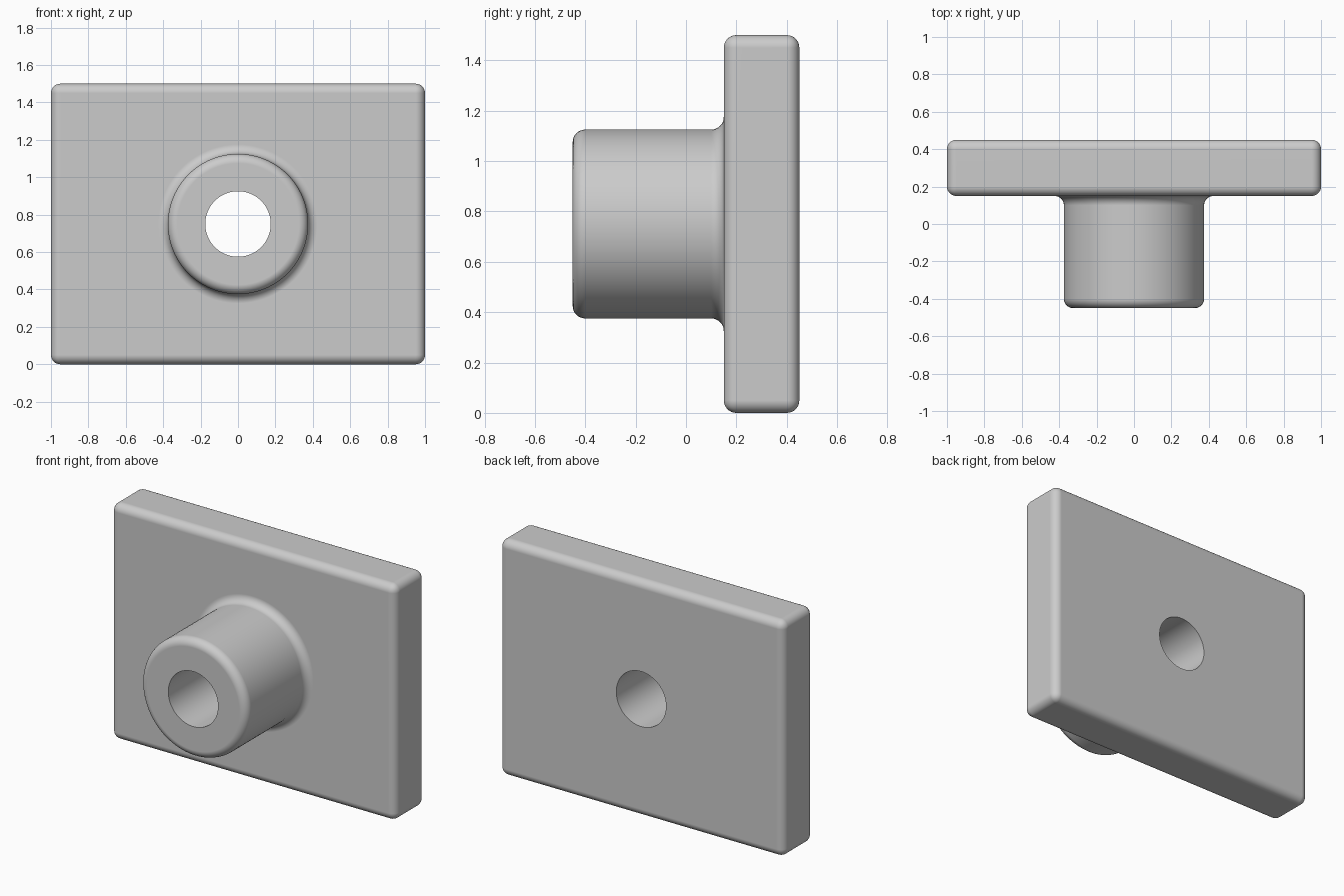
import bpy, bmesh
from math import sin, cos, pi, radians

if "Cube" in bpy.data.objects:
    bpy.data.objects.remove(bpy.data.objects["Cube"])

CZ = 0.75      # height of the boss axis
R = 0.05       # edge rounding
STEPS = 8


def make_object(name, bm):
    bmesh.ops.recalc_face_normals(bm, faces=bm.faces)
    mesh = bpy.data.meshes.new(name)
    bm.to_mesh(mesh)
    bm.free()
    obj = bpy.data.objects.new(name, mesh)
    bpy.context.collection.objects.link(obj)
    return obj


def lathe(name, profile, sides=96):
    """Closed solid from (radius, y) points turned about the boss axis."""
    bm = bmesh.new()
    rings = [[bm.verts.new((r * cos(2 * pi * i / sides), y, CZ + r * sin(2 * pi * i / sides)))
              for i in range(sides)] for r, y in profile]
    for a, b in zip(rings, rings[1:]):
        for i in range(sides):
            j = (i + 1) % sides
            bm.faces.new((a[i], a[j], b[j], b[i]))
    bm.faces.new(rings[0])
    bm.faces.new(rings[-1])
    return make_object(name, bm)


def arc(r, y, start, end):
    angles = [radians(start + (end - start) * i / STEPS) for i in range(STEPS + 1)]
    return [(r + R * cos(a), y + R * sin(a)) for a in angles]


# Plate with all edges rounded
bm = bmesh.new()
bmesh.ops.create_cube(bm, size=1)
bmesh.ops.scale(bm, vec=(2, 0.3, 1.5), verts=bm.verts)
bmesh.ops.translate(bm, vec=(0, 0.3, CZ), verts=bm.verts)
bmesh.ops.bevel(bm, geom=bm.edges[:], offset=R, segments=STEPS, profile=0.5, affect='EDGES')
plate = make_object("mounting_plate_with_boss", bm)

# Boss: rounded front rim, fillet into the plate, root sunk inside it
boss = lathe("boss", arc(0.325, -0.40, -90, 0) + arc(0.425, 0.10, 180, 90) + [(0.425, 0.25)])

# Through hole
bore = lathe("bore_cutter", [(0.175, -0.6), (0.175, 0.6)])

# Join the boss, drill the bore
bpy.context.view_layer.objects.active = plate
plate.select_set(True)
for tool, op in ((boss, 'UNION'), (bore, 'DIFFERENCE')):
    tool.hide_render = True
    mod = plate.modifiers.new(tool.name, 'BOOLEAN')
    mod.operation, mod.object, mod.solver = op, tool, 'EXACT'
    bpy.ops.object.modifier_apply(modifier=mod.name)
    bpy.data.objects.remove(tool)

# Smooth roundings, crisp hole edges, flat faces kept flat
bpy.ops.object.shade_smooth_by_angle(angle=radians(35))
normals = plate.modifiers.new("flat_face_normals", 'WEIGHTED_NORMAL')
normals.keep_sharp = True
